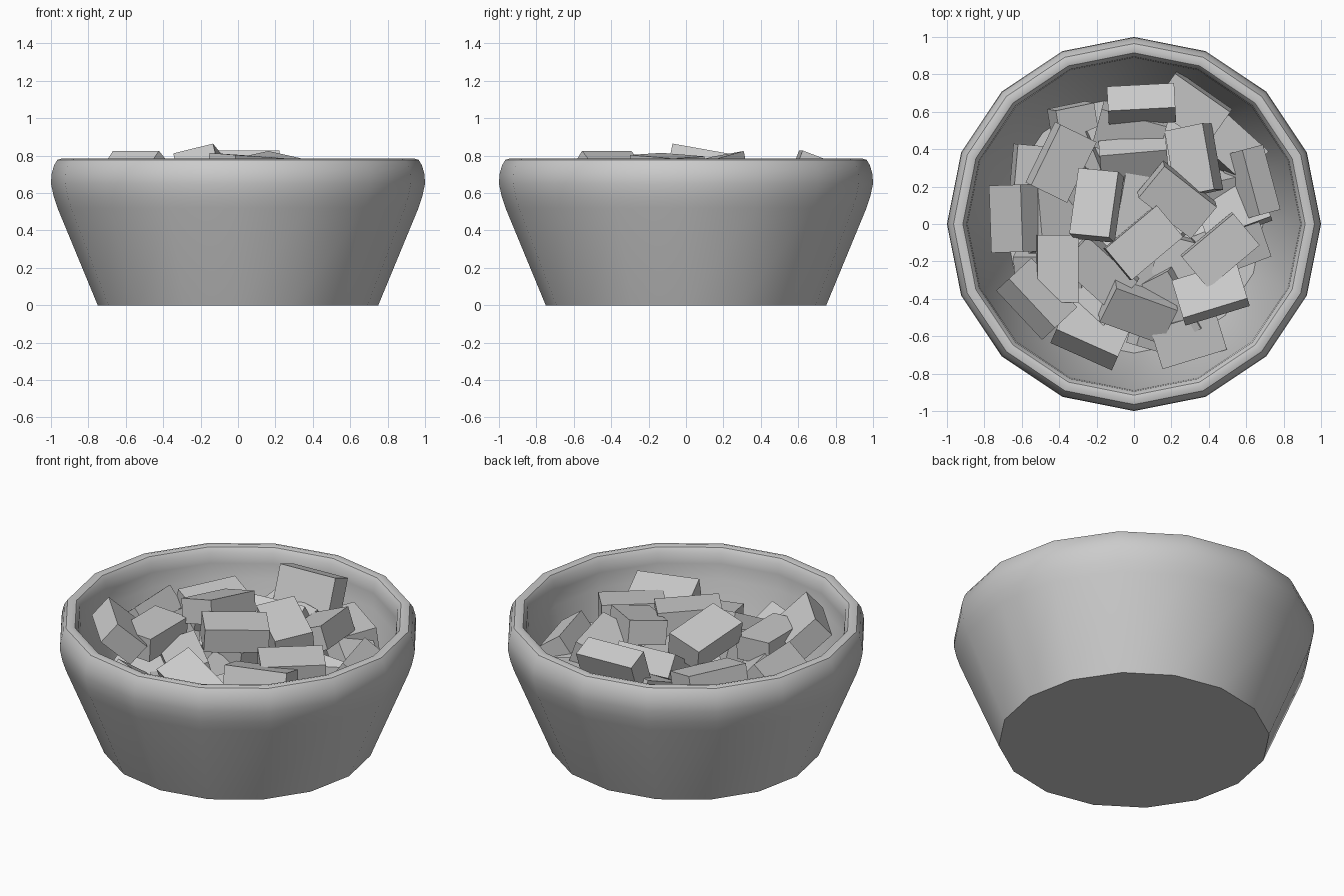
import bpy, bmesh, math, random
from mathutils import Matrix, Vector

if "Cube" in bpy.data.objects:
    bpy.data.objects.remove(bpy.data.objects["Cube"])

random.seed(4)
SIDES = 16
SIZE = (0.36, 0.22, 0.14)


def make_object(name, bm):
    mesh = bpy.data.meshes.new(name)
    bmesh.ops.recalc_face_normals(bm, faces=bm.faces)
    bm.to_mesh(mesh)
    bm.free()
    obj = bpy.data.objects.new(name, mesh)
    bpy.context.collection.objects.link(obj)
    return obj


# Bowl: closed profile (radius, height) revolved with 16 sides
profile = [(0.75, 0), (0.965, 0.52), (0.985, 0.58), (1.0, 0.65), (0.997, 0.70), (0.983, 0.75),
           (0.965, 0.778), (0.94, 0.785), (0.915, 0.778), (0.895, 0.75), (0.89, 0.69),
           (0.885, 0.60), (0.69, 0.08)]
bm = bmesh.new()
rings = []
for r, z in profile:
    rings.append([bm.verts.new((r * math.cos(2 * math.pi * i / SIDES),
                                r * math.sin(2 * math.pi * i / SIDES), z))
                  for i in range(SIDES)])
for lo, hi in zip(rings, rings[1:]):
    for i in range(SIDES):
        j = (i + 1) % SIDES
        bm.faces.new((lo[i], lo[j], hi[j], hi[i]))
bm.faces.new(rings[0][::-1])
bm.faces.new(rings[-1])
bowl = make_object("bowl", bm)
bpy.context.view_layer.objects.active = bowl
bowl.select_set(True)
bpy.ops.object.shade_smooth_by_angle(angle=math.radians(35))
bowl.select_set(False)


def add_block(bm, x, y, z, yaw, roll, pitch):
    rot = (Matrix.Rotation(math.radians(yaw), 4, 'Z')
           @ Matrix.Rotation(math.radians(pitch), 4, 'Y')
           @ Matrix.Rotation(math.radians(roll), 4, 'X'))
    bmesh.ops.create_cube(bm, size=1, matrix=Matrix.Translation((x, y, z)) @ rot
                          @ Matrix.Diagonal((*SIZE, 1)))


# Visible blocks on top: x, y, z, yaw, roll, pitch
top = [
    (0.04, 0.64, 0.70, 3, 69, 0), (-0.39, 0.33, 0.62, 64, 14, 0),
    (-0.20, 0.10, 0.74, 82, -14, 10), (0.05, -0.10, 0.73, 40, 3, 3),
    (0.23, 0.13, 0.71, -38, 8, 10), (0.32, 0.34, 0.64, 100, -20, 5),
    (0.62, 0.22, 0.52, 105, -55, 0), (0.46, -0.14, 0.64, 40, 5, 0),
    (0.41, -0.37, 0.64, 17, -18, 0), (0.29, -0.61, 0.46, 17, 8, 0),
    (0.02, -0.46, 0.54, -20, 25, 15), (-0.23, -0.59, 0.50, -24, -35, 0),
    (-0.52, -0.40, 0.70, -47, -42, 0), (-0.41, -0.24, 0.65, 90, 3, 0),
    (-0.64, 0.03, 0.60, 92, -40, 0), (-0.45, 0.03, 0.52, 95, 35, 10),
    (-0.18, -0.25, 0.54, -42, 15, 5), (0.0, 0.33, 0.61, 5, 35, 0),
    (-0.02, 0.49, 0.56, -15, 20, 0), (0.31, 0.62, 0.53, -35, 8, 0),
    (0.02, 0.08, 0.57, 80, 10, 0), (0.53, 0.07, 0.48, 20, -10, 0),
    (-0.54, 0.24, 0.46, 85, 10, 0), (0.50, 0.42, 0.48, -42, -15, 10),
]
bm = bmesh.new()
for block in top:
    add_block(bm, *block)
make_object("top_blocks", bm)

# Hidden heap beneath: random blocks in layers, spread evenly by golden angle
bm = bmesh.new()
for z, count, spread in ((0.19, 15, 0.50), (0.31, 16, 0.54), (0.43, 16, 0.56)):
    for i in range(count):
        r = spread * math.sqrt((i + 0.5) / count)
        a = i * 2.39996 + z * 9
        add_block(bm, r * math.cos(a), r * math.sin(a), z + random.uniform(-0.02, 0.04),
                  random.uniform(0, 180), random.uniform(-25, 25), random.uniform(-12, 12))
make_object("lower_blocks", bm)
